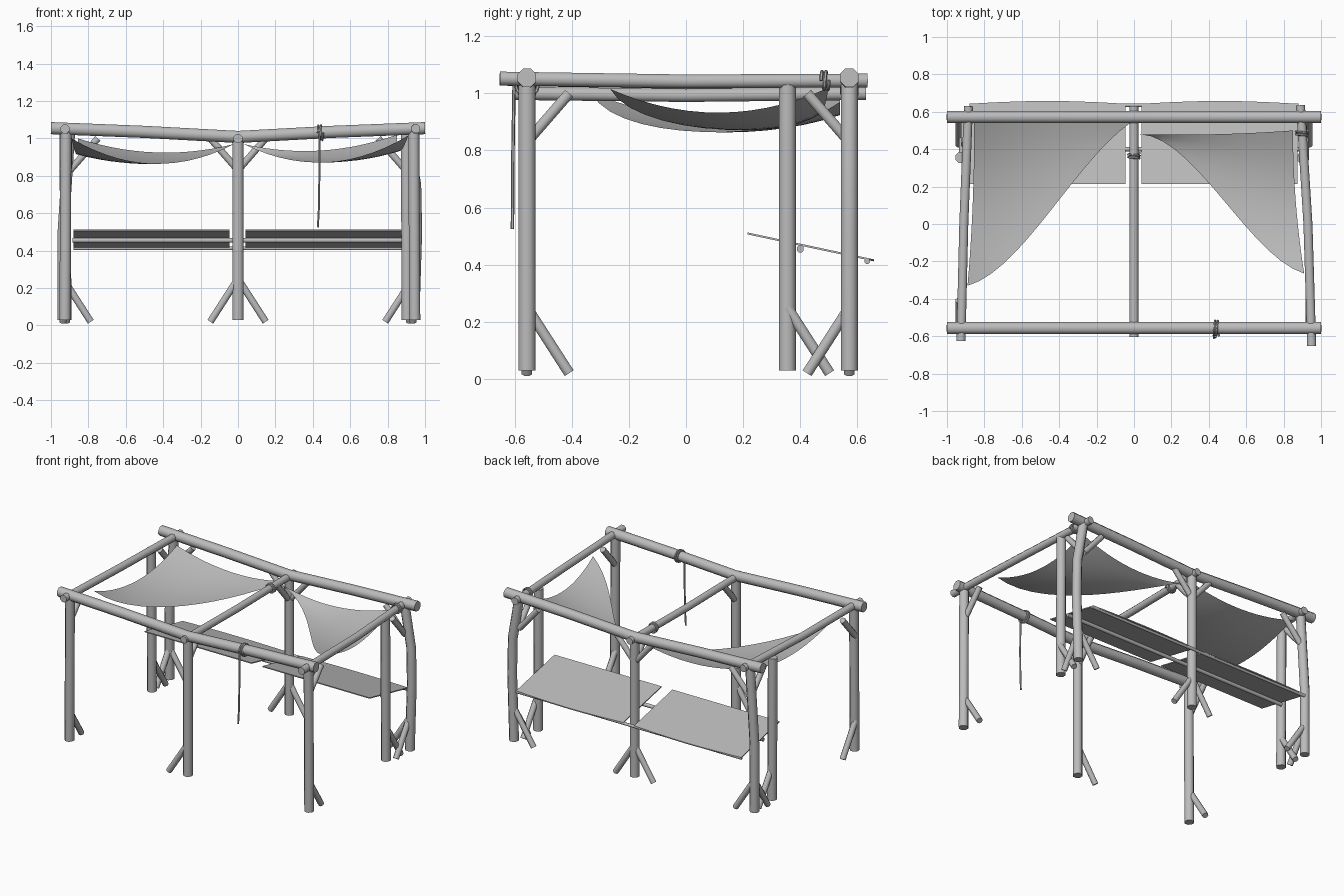
import bpy, bmesh, math
from mathutils import Vector

cube = bpy.data.objects.get("Cube")
if cube:
    bpy.data.objects.remove(cube)

grey = bpy.data.materials.new("plain_grey")
grey.use_nodes = True
COLOR = (0.5, 0.5, 0.5, 1)
grey.diffuse_color = COLOR
grey.node_tree.nodes["Principled BSDF"].inputs["Base Color"].default_value = COLOR


def finish(name, bm, angle=50):
    bmesh.ops.recalc_face_normals(bm, faces=bm.faces)
    mesh = bpy.data.meshes.new(name)
    bm.to_mesh(mesh)
    bm.free()
    mesh.materials.append(grey)
    obj = bpy.data.objects.new(name, mesh)
    bpy.context.collection.objects.link(obj)
    bpy.ops.object.select_all(action='DESELECT')
    obj.select_set(True)
    bpy.context.view_layer.objects.active = obj
    bpy.ops.object.shade_smooth_by_angle(angle=math.radians(angle))
    return obj


def log(name, points, radius, sides=8):
    """Sweep a polygon along a path and cap both ends."""
    pts = [Vector(p) for p in points]
    bm = bmesh.new()
    rings, side = [], None
    for i, p in enumerate(pts):
        t = (pts[min(i + 1, len(pts) - 1)] - pts[max(i - 1, 0)]).normalized()
        if side is None:
            ref = Vector((0, 0, 1)) if abs(t.z) < 0.9 else Vector((0, 1, 0))
            side = t.cross(ref)
        side = (side - t * side.dot(t)).normalized()
        up = side.cross(t)
        ring = []
        for k in range(sides):
            a = math.tau * (k + 0.5) / sides
            ring.append(bm.verts.new(p + radius * (math.cos(a) * side + math.sin(a) * up)))
        rings.append(ring)
    for r0, r1 in zip(rings, rings[1:]):
        for k in range(sides):
            n = (k + 1) % sides
            bm.faces.new((r0[k], r0[n], r1[n], r1[k]))
    bm.faces.new(rings[0])
    bm.faces.new(rings[-1])
    return finish(name, bm)


FRONT, BACK, EXTRA = -0.557, 0.572, 0.355

# Long beams, dipping towards the middle
for name, y in (("front_beam", FRONT), ("back_beam", BACK)):
    log(name, [(-1, y, 1.055), (-0.5, y, 1.035), (0, y, 1.008),
               (0.5, y, 1.035), (1, y, 1.055)], 0.035)

# Cross beams
log("cross_beam_right", [(-0.925, -0.625, 1.05), (-0.91, 0, 1.04), (-0.885, 0.63, 1.045)], 0.026)
log("cross_beam_middle", [(0, -0.605, 1.0), (0, 0, 0.993), (0, 0.63, 1.0)], 0.025)
log("cross_beam_left", [(0.95, -0.652, 1.052), (0.93, 0, 1.042), (0.89, 0.635, 1.045)], 0.026)

# Upright posts
R = 0.032
log("front_post_right", [(-0.925, FRONT, 0.03), (-0.92, FRONT, 1.04)], R)
log("front_post_middle", [(0, FRONT, 0.03), (0, FRONT, 0.99)], R)
log("front_post_left", [(0.945, FRONT, 0.03), (0.94, FRONT, 1.04)], R)
log("back_post_right", [(-0.935, BACK, 0.03), (-0.935, BACK, 0.5), (-0.90, BACK, 1.04)], R)
log("back_post_middle", [(0, BACK, 0.03), (0, BACK, 0.99)], R)
log("back_post_left", [(0.94, BACK, 0.03), (0.955, BACK, 0.5), (0.95, BACK, 0.75),
                       (0.90, BACK, 1.04)], R)
log("inner_post_right", [(-0.92, EXTRA, 0.03), (-0.925, EXTRA, 1.03)], R)
log("inner_post_left", [(0.905, EXTRA, 0.03), (0.90, EXTRA, 1.03)], R)


# Diagonal braces at the feet and under the beams
def brace(name, x, y, dx, dy, foot):
    z0, z1 = (0.25, 0.02) if foot else (0.83, 1.0)
    reach = 0.148
    log(name, [(x, y, z0), (x + dx * reach, y + dy * reach, z1)], 0.02)


for side, s in (("right", -1), ("left", 1)):
    x = 0.935 * s
    brace("front_foot_brace_" + side, x, FRONT, 0, 1, True)
    brace("front_head_brace_" + side, x, FRONT, 0, 1, False)
    brace("back_foot_brace_" + side, x, BACK, -s, 0, True)
    brace("back_foot_side_brace_" + side, x, BACK, 0, -1, True)
    brace("inner_foot_brace_" + side, x * 0.98, EXTRA, 0, 1, True)
    brace("back_head_brace_" + side, x * 0.96, BACK, -s, 0, False)
    brace("back_head_side_brace_" + side, x * 0.97, BACK, 0, -1, False)
    brace("middle_foot_brace_" + side, 0, BACK, s, 0, True)
    brace("middle_head_brace_" + side, 0, BACK, s, 0, False)
brace("front_middle_foot_brace", 0, FRONT, -1, 0, True)
brace("front_middle_head_brace", 0, FRONT, 0, 1, False)
brace("back_middle_head_brace", 0, BACK, 0, -1, False)

# Sloping table boards with a slightly bowed back edge
for side, x0, x1 in (("right", -0.88, -0.045), ("left", 0.04, 0.875)):
    bm = bmesh.new()
    n = 6
    rows = []
    for i in range(n + 1):
        t = i / n
        x = x0 + (x1 - x0) * t
        back = 0.643 + 0.015 * math.sin(math.pi * t)
        rows.append([bm.verts.new((x, y, 0.513 - 0.213 * (y - 0.215) + dz))
                     for y, dz in ((0.215, 0), (back, 0), (back, -0.007), (0.215, -0.007))])
    for a, b in zip(rows, rows[1:]):
        for k in range(4):
            m = (k + 1) % 4
            bm.faces.new((a[k], a[m], b[m], b[k]))
    bm.faces.new(rows[0])
    bm.faces.new(rows[-1])
    finish("table_board_" + side, bm, 30)

# Rails carrying the boards
log("table_rail_inner", [(-0.885, 0.40, 0.455), (0.885, 0.40, 0.455)], 0.013)
log("table_rail_back", [(-0.88, 0.635, 0.412), (0.88, 0.635, 0.412)], 0.010)


# Sagging triangular sails
def sail(name, a, b, c, bow, twist, back_bow, edge_in):
    A, B, C = Vector(a), Vector(b), Vector(c)
    n = 14
    bm = bmesh.new()
    grid = {}
    for i in range(n + 1):
        for j in range(n + 1 - i):
            u, v = i / n, j / n
            w = 1 - u - v
            p = A * u + B * v + C * w
            p.y += 4 * u * w * bow - twist * u * w * (u - w) - 4 * v * w * back_bow
            p.x += 4 * u * v * edge_in
            p.z -= 4 * (u * v * 0.085 + u * w * 0.12 + v * w * 0.06)
            grid[i, j] = bm.verts.new(p)
    for i in range(n):
        for j in range(n - i):
            bm.faces.new((grid[i, j], grid[i + 1, j], grid[i, j + 1]))
            if i + j < n - 1:
                bm.faces.new((grid[i + 1, j], grid[i + 1, j + 1], grid[i, j + 1]))
    finish(name, bm, 60)


sail("sail_right", (-0.89, -0.33, 1.0), (-0.855, 0.54, 1.0), (-0.02, 0.54, 0.97),
     -0.045, 0.45, 0.0, 0.01)
sail("sail_left", (0.91, -0.265, 1.015), (0.85, 0.5, 1.02), (0.03, 0.48, 0.97),
     0.03, 0.6, 0.01, -0.015)


# Rope lashings wound around the beams
def lashing(name, center, axis, radius, turns=2, pitch=0.014):
    c, ax = Vector(center), Vector(axis)
    u = ax.cross(Vector((0, 0, 1)))
    steps = turns * 12
    pts = []
    for i in range(steps + 1):
        a = math.tau * i / 12
        off = pitch * (i / 12 - turns / 2)
        pts.append(c + ax * off + radius * (math.cos(a) * u + math.sin(a) * Vector((0, 0, 1))))
    log(name, pts, 0.006, 6)


lashing("front_lashing", (0.44, FRONT, 1.03), (1, 0, 0), 0.04)
lashing("middle_lashing", (0, 0.365, 0.995), (0, 1, 0), 0.031)
lashing("left_lashing", (0.897, 0.487, 1.045), (0, 1, 0), 0.032)

# Hanging rope
log("hanging_rope", [(0.435, -0.602, 1.04), (0.435, -0.606, 0.8), (0.432, -0.607, 0.62),
                     (0.427, -0.608, 0.525)], 0.006, 6)
